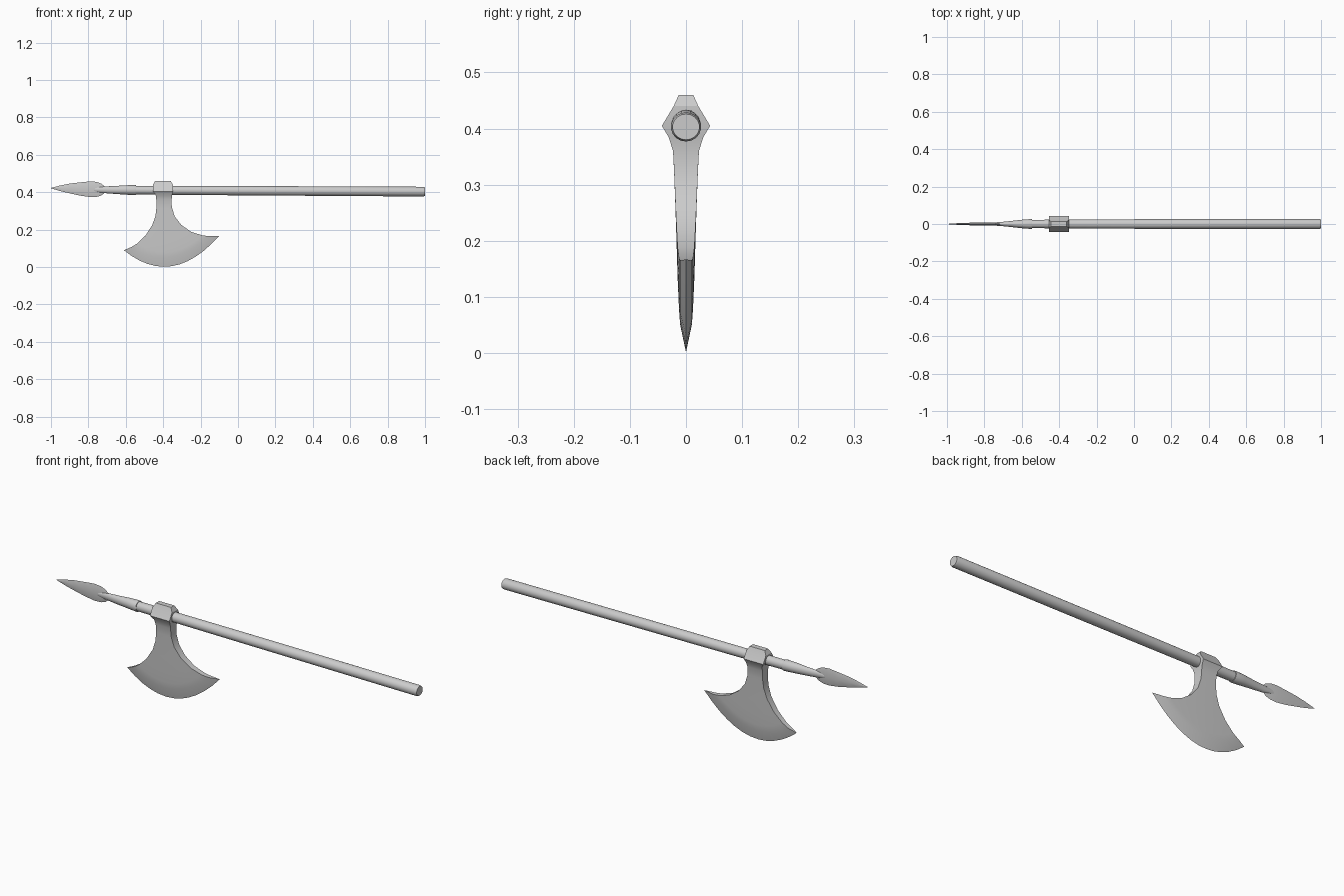
import bpy, bmesh, math

if "Cube" in bpy.data.objects:
    bpy.data.objects.remove(bpy.data.objects["Cube"])


def loft(name, rings, close_end=True, angle=30):
    """Skin equal-length point rings, capping the ends."""
    bm = bmesh.new()
    rows = [[bm.verts.new(p) for p in ring] for ring in rings]
    n = len(rows[0])
    for a, b in zip(rows, rows[1:]):
        for i in range(n):
            j = (i + 1) % n
            bm.faces.new((a[i], a[j], b[j], b[i]))
    bm.faces.new(rows[0])
    if close_end:
        bm.faces.new(rows[-1])
    bmesh.ops.remove_doubles(bm, verts=bm.verts, dist=1e-5)
    bmesh.ops.recalc_face_normals(bm, faces=bm.faces)
    me = bpy.data.meshes.new(name)
    bm.to_mesh(me)
    bm.free()
    ob = bpy.data.objects.new(name, me)
    bpy.context.collection.objects.link(ob)
    bpy.ops.object.select_all(action='DESELECT')
    ob.select_set(True)
    bpy.context.view_layer.objects.active = ob
    bpy.ops.object.shade_smooth_by_angle(angle=math.radians(angle))
    return ob


def rod(name, stations, sides):
    """Loft elliptical sections (x, centre z, half height, half width)."""
    rings = []
    for x, z, hz, hy in stations:
        rings.append([(x, hy * math.sin(2 * math.pi * k / sides),
                       z + hz * math.cos(2 * math.pi * k / sides)) for k in range(sides)])
    return loft(name, rings)


# wooden shaft, very slightly tapered and tilted
rod("shaft", [(-0.57, .411, .023, .022), (-0.4, .410, .024, .024), (0.05, .408, .025, .026),
              (0.99, .403, .026, .027), (1.0, .403, .023, .024)], 18)

# socket that tapers into the spear blade
rod("spear_socket", [(-0.545, .411, .026, .026), (-0.55, .411, .027, .027), (-0.60, .412, .025, .023),
                     (-0.66, .412, .021, .016), (-0.71, .413, .018, .011), (-0.77, .414, .012, .007)], 18)

# leaf-shaped spear blade with diamond section
rod("spear_blade", [(-0.71, .414, .014, .005), (-0.73, .414, .031, .006), (-0.755, .415, .040, .007),
                    (-0.79, .416, .042, .008), (-0.84, .417, .036, .008), (-0.90, .420, .026, .006),
                    (-0.95, .421, .015, .004), (-1.0, .422, .001, .0005)], 4)

# axe head rows: left x, left z, right x, right z, half thickness, downward bow
ROWS = [(-.443, .460, -.360, .460, .013, 0), (-.455, .440, -.348, .440, .022, 0),
        (-.455, .405, -.348, .405, .043, 0), (-.440, .385, -.352, .385, .031, 0),
        (-.437, .360, -.355, .360, .023, 0), (-.436, .320, -.354, .320, .021, .002),
        (-.441, .275, -.338, .270, .019, .008), (-.458, .225, -.303, .225, .017, .022),
        (-.495, .168, -.250, .188, .015, .042), (-.540, .125, -.190, .169, .0125, .066),
        (-.572, .106, -.155, .165, .0105, .082), (-.610, .090, -.100, .167, 0, .124)]
COLS = 12
rings = []
for lx, lz, rx, rz, h, bow in ROWS:
    side = []
    for i in range(COLS + 1):
        s = i / COLS
        side.append((lx + (rx - lx) * s, lz + (rz - lz) * s - bow * 4 * s * (1 - s)))
    rings.append([(x, -h, z) for x, z in side] + [(x, h, z) for x, z in reversed(side)])

# collapse the folded last ring into the sharp cutting edge
loft("axe_head", rings, close_end=False, angle=22)
